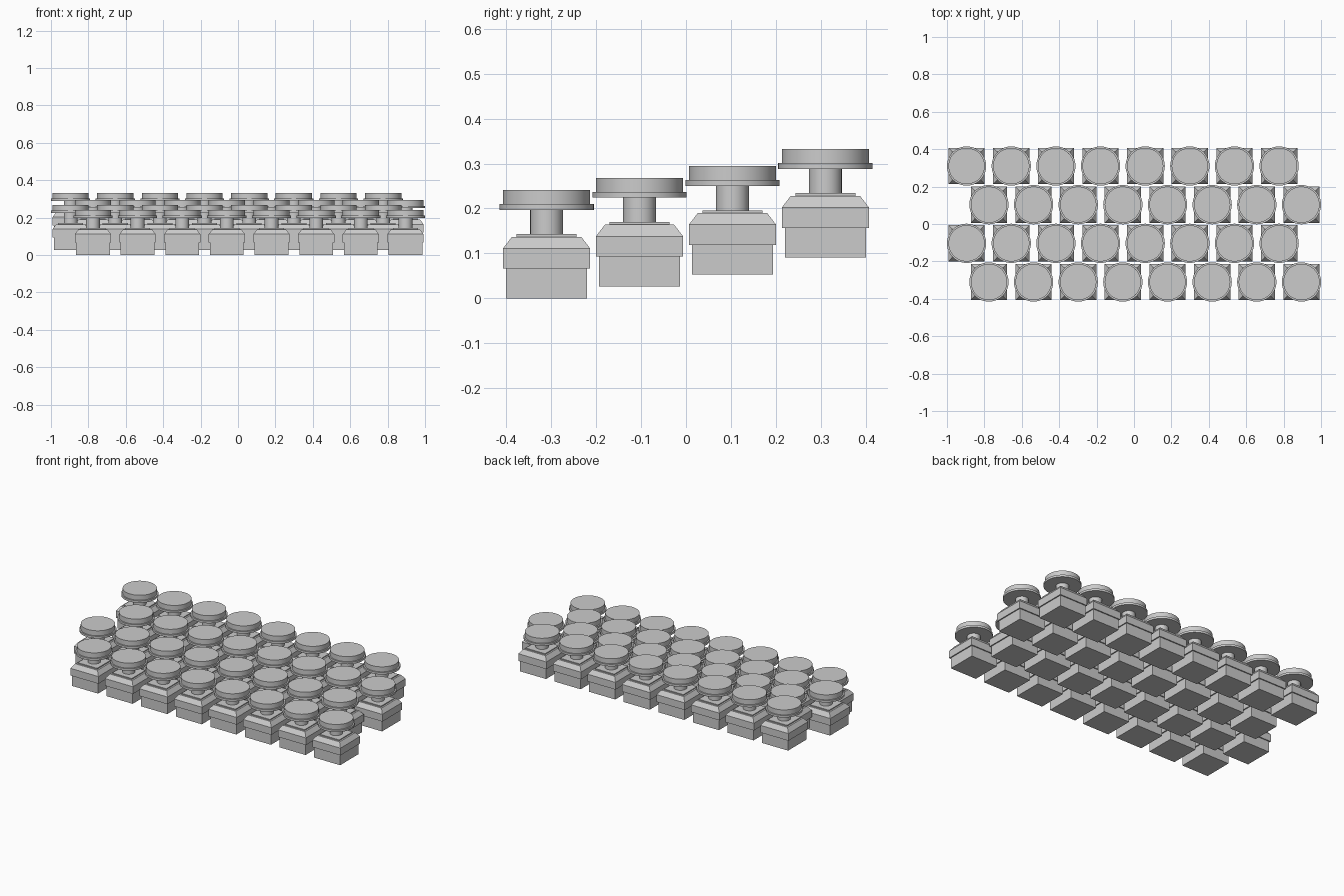
import bpy, bmesh
from mathutils import Matrix

cube = bpy.data.objects.get("Cube")
if cube:
    bpy.data.objects.remove(cube, do_unlink=True)

# Single grey finish
grey = bpy.data.materials.new("grey")
grey.use_nodes = True
COLOUR = (0.6, 0.6, 0.6, 1)
grey.diffuse_color = COLOUR
grey.node_tree.nodes["Principled BSDF"].inputs["Base Color"].default_value = COLOUR

PITCH_X, PITCH_Y = 0.2387, 0.2067
ROW_HEIGHTS = (0, 0.027, 0.053, 0.091)


def make_mesh(name, build):
    bm = bmesh.new()
    build(bm)
    bmesh.ops.recalc_face_normals(bm, faces=bm.faces)
    mesh = bpy.data.meshes.new(name)
    bm.to_mesh(mesh)
    bm.free()
    mesh.materials.append(grey)
    return mesh


def square_stack(bm, profile):
    """Closed stack of square rings, given as (half width, height)."""
    rings = [[bm.verts.new((sx * w, sy * w, z))
              for sx, sy in ((-1, -1), (1, -1), (1, 1), (-1, 1))] for w, z in profile]
    for low, high in zip(rings, rings[1:]):
        for i in range(4):
            j = (i + 1) % 4
            bm.faces.new((low[i], low[j], high[j], high[i]))
    bm.faces.new(rings[0][::-1])
    bm.faces.new(rings[-1])


def disc(bm, radius, bottom, top):
    bmesh.ops.create_cone(bm, cap_ends=True, segments=48, radius1=radius, radius2=radius,
                          depth=top - bottom,
                          matrix=Matrix.Translation((0, 0, (bottom + top) / 2)))


# Switch body: lower box, wider upper box, sloped shoulders and a raised plate
def build_housing(bm):
    square_stack(bm, ((0.09, 0), (0.09, 0.066), (0.097, 0.066), (0.097, 0.111),
                      (0.077, 0.137), (0.067, 0.137), (0.067, 0.143)))


# Round key: stem, rim and cap
def build_key(bm):
    disc(bm, 0.0365, 0.143, 0.197)
    disc(bm, 0.105, 0.197, 0.21)
    disc(bm, 0.097, 0.21, 0.241)


housing_mesh = make_mesh("switch_housing", build_housing)
key_mesh = make_mesh("round_key", build_key)


def place(name, mesh, location):
    obj = bpy.data.objects.new(name, mesh)
    obj.location = location
    bpy.context.collection.objects.link(obj)
    return obj


# Four staggered, stepped rows of eight keys
for row, z in enumerate(ROW_HEIGHTS):
    stagger = PITCH_X / 2 if row % 2 == 0 else 0
    for col in range(8):
        spot = (-0.895 + stagger + col * PITCH_X, (row - 1.5) * PITCH_Y, z)
        place(f"switch_housing_{row}_{col}", housing_mesh, spot)
        key = place(f"round_key_{row}_{col}", key_mesh, spot)

# Smooth the round walls, keep rims sharp
bpy.ops.object.select_all(action="DESELECT")
key.select_set(True)
bpy.context.view_layer.objects.active = key
for poly in key_mesh.polygons:
    poly.use_smooth = len(poly.vertices) == 4
key_mesh.set_sharp_from_angle(angle=0.6)
